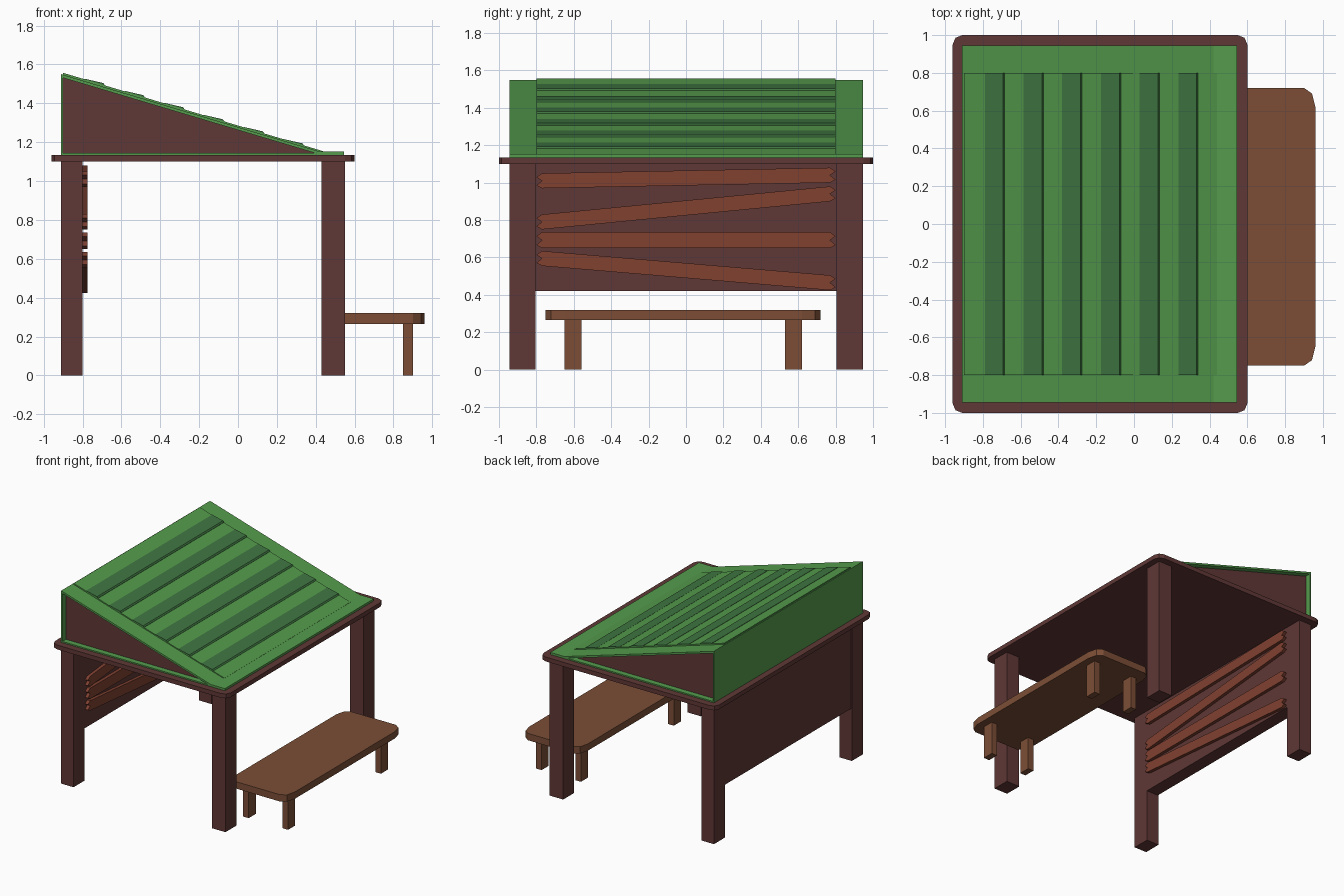
import bpy, bmesh, math
from mathutils import Vector

if "Cube" in bpy.data.objects:
    bpy.data.objects.remove(bpy.data.objects["Cube"])


def material(name, rgb):
    m = bpy.data.materials.new(name)
    m.diffuse_color = (*rgb, 1)
    m.use_nodes = True
    m.node_tree.nodes["Principled BSDF"].inputs["Base Color"].default_value = m.diffuse_color
    return m


FRAME = material("dark_wood", (0.115, 0.040, 0.037))
SLAT = material("red_wood", (0.215, 0.052, 0.030))
BENCH = material("bench_wood", (0.200, 0.076, 0.037))
GREEN = material("green_roof", (0.090, 0.330, 0.073))
DARK_GREEN = material("dark_green_roof", (0.050, 0.180, 0.052))


def prism(name, points, sweep, mat):
    """Extrude a flat outline of 3D points along the sweep vector."""
    bm = bmesh.new()
    face = bm.faces.new([bm.verts.new(p) for p in points])
    ext = bmesh.ops.extrude_face_region(bm, geom=[face])
    moved = [e for e in ext["geom"] if isinstance(e, bmesh.types.BMVert)]
    bmesh.ops.translate(bm, verts=moved, vec=Vector(sweep))
    bmesh.ops.recalc_face_normals(bm, faces=bm.faces)
    me = bpy.data.meshes.new(name)
    bm.to_mesh(me)
    bm.free()
    me.materials.append(mat)
    ob = bpy.data.objects.new(name, me)
    bpy.context.collection.objects.link(ob)
    return ob


def box(name, x0, x1, y0, y1, z0, z1, mat):
    return prism(name, [(x0, y0, z0), (x1, y0, z0), (x1, y1, z0), (x0, y1, z0)],
                 (0, 0, z1 - z0), mat)


def side_profile(name, xz, y0, y1, mat):
    return prism(name, [(x, y0, z) for x, z in xz], (0, y1 - y0, 0), mat)


def rounded_board(name, x0, x1, y0, y1, z0, z1, rx, ry, mat):
    pts = []
    corners = [(x1 - rx, y1 - ry), (x0 + rx, y1 - ry), (x0 + rx, y0 + ry), (x1 - rx, y0 + ry)]
    for q, (cx, cy) in enumerate(corners):
        for s in range(3):
            a = (q + s / 2) * math.pi / 2
            pts.append((cx + rx * math.cos(a), cy + ry * math.sin(a), z0))
    return prism(name, pts, (0, 0, z1 - z0), mat)


# Four corner posts
for side, xa, xb in (("back", -0.91, -0.80), ("front", 0.43, 0.55)):
    for end, ya, yb in (("near", -0.945, -0.805), ("far", 0.805, 0.945)):
        box(f"{side}_post_{end}", xa, xb, ya, yb, 0, 1.11, FRAME)

# Board carrying the roof
rounded_board("top_board", -0.96, 0.60, -1, 1, 1.10, 1.135, 0.05, 0.05, FRAME)

# Back wall with crooked slats that have notched ends
box("back_wall", -0.905, -0.80, -0.806, 0.806, 0.42, 1.11, FRAME)
slats = [(0.97, 1.05, 1.00, 1.08), (0.75, 0.83, 0.90, 0.98),
         (0.65, 0.735, 0.65, 0.735), (0.555, 0.635, 0.425, 0.505)]


def slat_end(y, lo, hi):
    d = math.copysign(0.03, y)
    h = hi - lo
    return [(y - d, lo), (y, lo + 0.2 * h), (y - d, lo + 0.5 * h), (y, lo + 0.75 * h), (y - d, hi)]


for i, (l0, l1, r0, r1) in enumerate(slats):
    outline = slat_end(0.80, r0, r1) + slat_end(-0.80, l0, l1)[::-1]
    prism(f"wall_slat_{i + 1}", [(-0.805, y, z) for y, z in outline], (0.03, 0, 0), SLAT)

# Roof shell: upright back, sill and sloping sheet
Y = 0.945


def slope(x, lift=0.0):
    return 1.55 - 0.303 * (x + 0.91) + lift


side_profile("roof_back", [(-0.91, 1.135), (-0.90, 1.135), (-0.90, slope(-0.90, -0.005)),
                           (-0.91, slope(-0.91, -0.005))], -Y, Y, GREEN)
box("roof_sill", -0.91, 0.545, -Y, Y, 1.133, 1.145, GREEN)
side_profile("roof_sheet", [(-0.91, slope(-0.91, -0.016)), (0.42, 1.137), (0.545, 1.137),
                            (0.545, 1.152), (0.42, 1.152), (-0.91, slope(-0.91))], -Y, Y, GREEN)

# Recessed gable boards
for end, ya in (("near", -0.90), ("far", 0.88)):
    side_profile(f"gable_{end}", [(-0.902, 1.14), (0.41, 1.14), (-0.902, slope(-0.902, -0.012))],
                 ya, ya + 0.02, FRAME)

# Striped roof covering
side_profile("roof_cover", [(-0.90, slope(-0.90, -0.005)), (0.44, slope(0.44, -0.005)),
                            (0.44, slope(0.44, 0.012)), (-0.90, slope(-0.90, 0.010))],
             -0.80, 0.80, GREEN)
for i in range(6):
    a = -0.79 + i * 0.205
    b = a + 0.105
    side_profile(f"roof_stripe_{i + 1}", [(a, slope(a, 0.0)), (b, slope(b, 0.0)),
                                          (b, slope(b, 0.012)), (b - 0.008, slope(b - 0.008, 0.020)),
                                          (a, slope(a, 0.013))], -0.80, 0.80, DARK_GREEN)

# Bench
rounded_board("bench_seat", 0.44, 0.96, -0.75, 0.72, 0.265, 0.32, 0.06, 0.10, BENCH)
for side, xa in (("inner", 0.50), ("outer", 0.85)):
    for end, ya in (("near", -0.65), ("far", 0.53)):
        box(f"bench_leg_{side}_{end}", xa, xa + 0.05, ya, ya + 0.09, 0, 0.27, BENCH)
